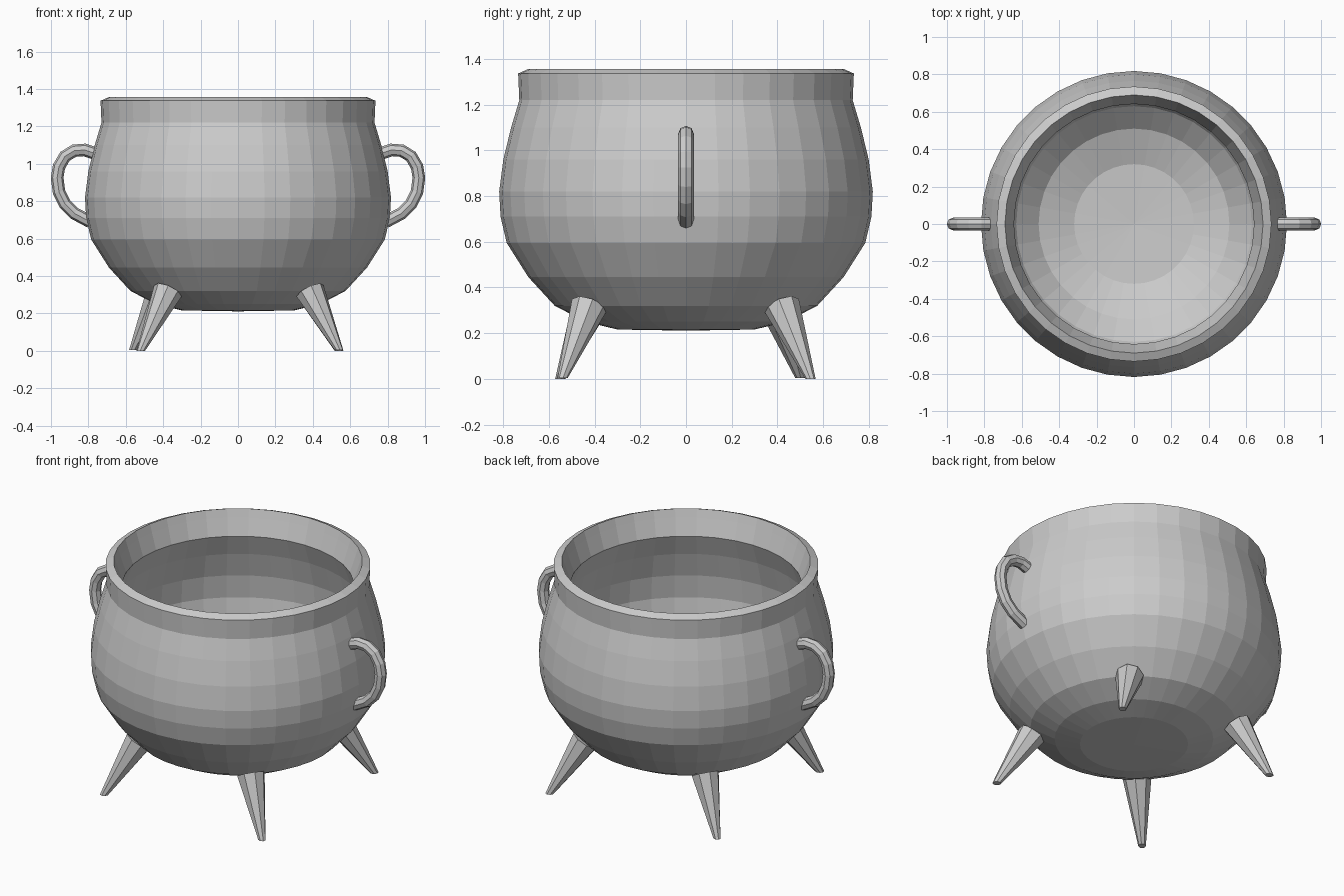
import bpy, bmesh
from math import pi, cos, sin
from mathutils import Vector, Matrix

if "Cube" in bpy.data.objects:
    bpy.data.objects.remove(bpy.data.objects["Cube"])


def add_object(name, bm):
    bmesh.ops.recalc_face_normals(bm, faces=bm.faces)
    mesh = bpy.data.meshes.new(name)
    bm.to_mesh(mesh)
    bm.free()
    obj = bpy.data.objects.new(name, mesh)
    bpy.context.collection.objects.link(obj)
    return obj


# Pot: outer wall, sloped rim and inner wall as one lathed profile
profile = [(0, 0.211), (0.30, 0.216), (0.44, 0.25), (0.575, 0.32), (0.69, 0.445),
           (0.785, 0.595), (0.812, 0.71), (0.818, 0.82), (0.80, 0.96), (0.766, 1.10),
           (0.73, 1.22), (0.735, 1.337), (0.69, 1.357), (0.675, 1.31),
           (0.642, 1.21), (0.69, 1.08), (0.73, 0.93), (0.743, 0.79), (0.715, 0.62),
           (0.63, 0.48), (0.51, 0.37), (0.32, 0.30), (0, 0.285)]
bm = bmesh.new()
points = [bm.verts.new((r, 0, z)) for r, z in profile]
edges = [bm.edges.new(pair) for pair in zip(points, points[1:])]
bmesh.ops.spin(bm, geom=points + edges, cent=(0, 0, 0), axis=(0, 0, 1),
               angle=2 * pi, steps=36)
bmesh.ops.remove_doubles(bm, verts=bm.verts, dist=0.0005)
add_object("pot", bm)


# Handles: eight-sided tube along a C-shaped path, one per side
path = [(0.765, 1.055), (0.82, 1.074), (0.875, 1.07), (0.925, 1.04), (0.957, 0.985),
        (0.967, 0.925), (0.957, 0.85), (0.925, 0.785), (0.875, 0.735), (0.79, 0.69)]


def add_handle(name, side):
    bm = bmesh.new()
    rings = []
    for i, (x, z) in enumerate(path):
        before, after = path[max(i - 1, 0)], path[min(i + 1, len(path) - 1)]
        along = Vector((after[0] - before[0], 0, after[1] - before[1])).normalized()
        across = Vector((-along.z, 0, along.x))
        ring = []
        for k in range(8):
            a = 2 * pi * k / 8
            p = Vector((x, 0, z)) + 0.034 * (cos(a) * across + sin(a) * Vector((0, 1, 0)))
            ring.append(bm.verts.new((side * p.x, p.y, p.z)))
        rings.append(ring)
    for a, b in zip(rings, rings[1:]):
        for k in range(8):
            bm.faces.new((a[k], a[k - 1], b[k - 1], b[k]))
    bm.faces.new(rings[0])
    bm.faces.new(rings[-1])
    add_object(name, bm)


add_handle("right_handle", 1)
add_handle("left_handle", -1)


# Legs: four tapered spikes splayed outwards, with feet cut level with the ground
def add_leg(name, top_xy, foot_xy):
    top, foot = Vector((*top_xy, 0.32)), Vector((*foot_xy, 0.004))
    axis = top - foot
    bm = bmesh.new()
    bmesh.ops.create_cone(bm, cap_ends=True, segments=8, radius1=0.021,
                          radius2=0.08, depth=axis.length)
    turn = axis.to_track_quat('Z', 'Y').to_matrix().to_4x4()
    bmesh.ops.transform(bm, verts=bm.verts,
                        matrix=Matrix.Translation((top + foot) / 2) @ turn)
    for v in bm.verts:
        if v.co.z < 0.1:
            v.co -= axis * ((v.co.z - 0.004) / axis.z)
            v.co.z = 0.004 if v.co.x * v.co.y < 0 else 0.0
    add_object(name, bm)


add_leg("back_right_leg", (0.385, 0.42), (0.54, 0.545))
add_leg("back_left_leg", (-0.41, 0.40), (-0.56, 0.50))
add_leg("front_left_leg", (-0.375, -0.42), (-0.52, -0.55))
add_leg("front_right_leg", (0.385, -0.425), (0.54, -0.54))
